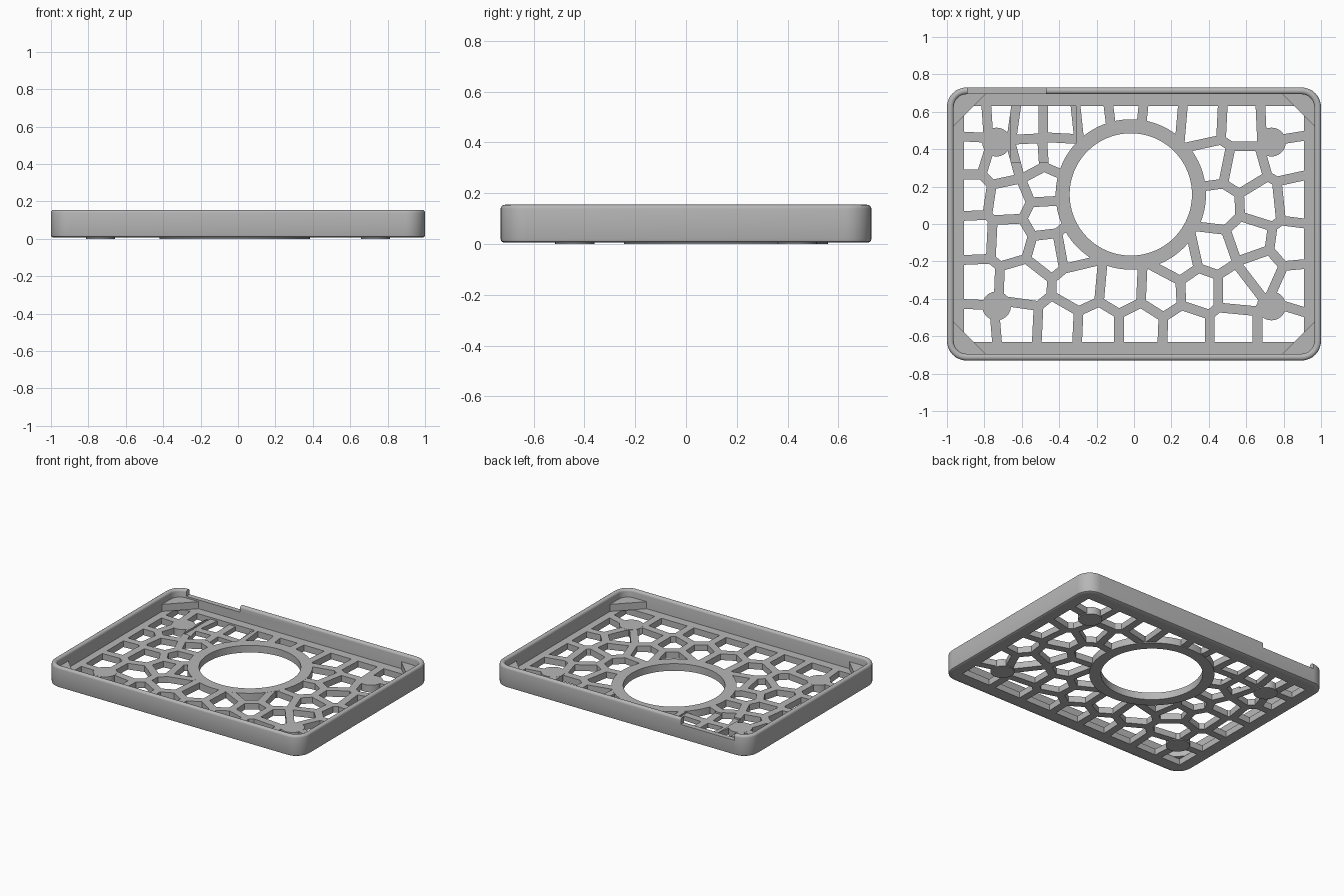
import bpy, bmesh, math
from mathutils import Vector

cube = bpy.data.objects.get("Cube")
if cube:
    bpy.data.objects.remove(cube, do_unlink=True)

HX, HY = 1.0, 0.73          # half size of the tray
WALL, HEIGHT = 0.036, 0.155
BASE, FLOOR = 0.006, 0.05   # underside and top of the floor
RIB = 0.026                 # half width of a lattice rib
RING = (-0.017, 0.158)

grey = bpy.data.materials.new("plain grey")
grey.use_nodes = True
grey.diffuse_color = (0.47, 0.47, 0.47, 1)
shader = next(n for n in grey.node_tree.nodes if n.type == 'BSDF_PRINCIPLED')
shader.inputs["Base Color"].default_value = grey.diffuse_color


def finish(name, bm):
    bmesh.ops.recalc_face_normals(bm, faces=bm.faces)
    mesh = bpy.data.meshes.new(name)
    bm.to_mesh(mesh)
    bm.free()
    mesh.materials.append(grey)
    ob = bpy.data.objects.new(name, mesh)
    bpy.context.scene.collection.objects.link(ob)
    return ob


def lofted(bm, loops, closed=False):
    """Skin a stack of equal loops; cap the ends unless it is closed."""
    rings = [[bm.verts.new(p) for p in loop] for loop in loops]
    pairs = list(zip(rings, rings[1:]))
    if closed:
        pairs.append((rings[-1], rings[0]))
    else:
        bm.faces.new(rings[0])
        bm.faces.new(rings[-1])
    for a, b in pairs:
        for i in range(len(a)):
            j = (i + 1) % len(a)
            bm.faces.new((a[i], a[j], b[j], b[i]))


def prism(bm, outline, low, high):
    lofted(bm, [[(p[0], p[1], z) for p in outline] for z in (low, high)])


def circle(x, y, r, n=64):
    return [(x + r * math.cos(math.tau * i / n), y + r * math.sin(math.tau * i / n))
            for i in range(n)]


def rounded(inset, steps=8):
    """Rounded rectangle, set in from the outside of the tray."""
    r = 0.105 - inset
    points = []
    for k, (sx, sy) in enumerate(((1, 1), (-1, 1), (-1, -1), (1, -1))):
        for i in range(steps + 1):
            a = math.pi / 2 * (k + i / steps)
            points.append((sx * (HX - 0.105) + r * math.cos(a),
                           sy * (HY - 0.105) + r * math.sin(a)))
    return points


def box(bm, x0, x1, y0, y1, low, high):
    prism(bm, [(x0, y0), (x1, y0), (x1, y1), (x0, y1)], low, high)


def cut(target, name, bm):
    cutter = finish(name, bm)
    cutter.hide_render = True
    mod = target.modifiers.new(name, 'BOOLEAN')
    mod.operation, mod.solver, mod.object = 'DIFFERENCE', 'EXACT', cutter
    bpy.context.view_layer.objects.active = target
    bpy.ops.object.modifier_apply(modifier=mod.name)
    bpy.data.objects.remove(cutter, do_unlink=True)


def smooth(ob):
    bpy.ops.object.select_all(action='DESELECT')
    ob.select_set(True)
    bpy.context.view_layer.objects.active = ob
    bpy.ops.object.shade_smooth_by_angle(angle=math.radians(35))


# Outer wall with a rounded rim
profile = [(WALL, BASE), (0.012, BASE), (0.003, 0.011), (0, 0.02)]
for i in range(9):
    a = math.pi * i / 8
    profile.append((WALL / 2 * (1 - math.cos(a)), HEIGHT - 0.016 + 0.016 * math.sin(a)))
bm = bmesh.new()
lofted(bm, [[(x, y, z) for x, y in rounded(inset)] for inset, z in profile], closed=True)
wall = finish("outer_wall", bm)

# Card slot lowered in the rear wall
bm = bmesh.new()
box(bm, -0.89, -0.47, 0.66, 0.8, 0.112, 0.2)
cut(wall, "slot_cutter", bm)
smooth(wall)

# Cell centres of the floor lattice, row by row
seeds = [Vector(p) for p in (
    (-.86, .56), (-.71, .57), (-.57, .55), (-.4, .55), (-.21, .57),
    (-.05, .59), (.14, .57), (.37, .55), (.57, .54), (.79, .55),
    (-.87, .37), (-.71, .32), (-.56, .36), (-.41, .37), (.42, .32), (.57, .29), (.82, .36),
    (-.87, .16), (-.67, .13), (-.48, .21), (.45, .1), (.68, .11), (.87, .13),
    (-.86, -.07), (-.66, -.08), (-.47, .03), (-.34, -.12), (.42, -.15), (.62, -.08), (.84, -.11),
    (-.85, -.31), (-.59, -.32), (-.45, -.14), (-.29, -.33), (-.07, -.35), (.15, -.36),
    (.24, -.19), (.35, -.35), (.55, -.35), (.68, -.25), (.86, -.33),
    (-.86, -.55), (-.62, -.53), (-.41, -.54), (-.19, -.55),
    (.03, -.55), (.28, -.56), (.53, -.56), (.79, -.56))]


def clip(poly, point, normal):
    """Keep the part of a polygon behind a line."""
    out = []
    for p, q in zip(poly, poly[1:] + poly[:1]):
        dp, dq = (p - point).dot(normal), (q - point).dot(normal)
        if dp <= 0:
            out.append(p)
        if dp * dq < 0:
            out.append(p.lerp(q, dp / (dp - dq)))
    return out


# Floor, with the lattice openings, the round opening and a shallow card recess
bm = bmesh.new()
prism(bm, rounded(WALL), BASE, FLOOR)
floor = finish("lattice_floor", bm)
bm = bmesh.new()
for s in seeds:
    poly = [Vector((0.91 * a, 0.63 * b)) for a, b in ((-1, -1), (1, -1), (1, 1), (-1, 1))]
    for t in seeds:
        if t != s and poly:
            n = (t - s).normalized()
            poly = clip(poly, (s + t) / 2 - n * RIB, n)
    if len(poly) > 2:
        prism(bm, poly, -0.1, 0.1)
cut(floor, "lattice_cutter", bm)
bm = bmesh.new()
prism(bm, circle(*RING, 0.36), -0.1, 0.1)
cut(floor, "round_cutter", bm)
bm = bmesh.new()
box(bm, -0.66, -0.31, 0.33, 0.63, 0.038, 0.1)
cut(floor, "recess_cutter", bm)

# Ring around the round opening
bm = bmesh.new()
lofted(bm, [[(x, y, z) for x, y in circle(*RING, r, 96)]
            for r, z in ((0.327, 0), (0.402, 0), (0.402, FLOOR + 0.0005), (0.327, FLOOR + 0.0005))],
       closed=True)
smooth(finish("opening_ring", bm))

# Four round feet and four corner gussets
for side, sx in (("right", -1), ("left", 1)):
    for end, sy in (("front", -1), ("rear", 1)):
        bm = bmesh.new()
        prism(bm, circle(sx * 0.735, sy * 0.438, 0.077, 40), 0, FLOOR + 0.0005)
        smooth(finish(f"{end}_{side}_foot", bm))
        bm = bmesh.new()
        x, y = sx * (HX - WALL), sy * (HY - WALL)
        prism(bm, [(x, y - sy * 0.17), (x, y - sy * 0.04), (x - sx * 0.04, y),
                   (x - sx * 0.17, y)], FLOOR - 0.001, 0.1)
        finish(f"{end}_{side}_gusset", bm)
